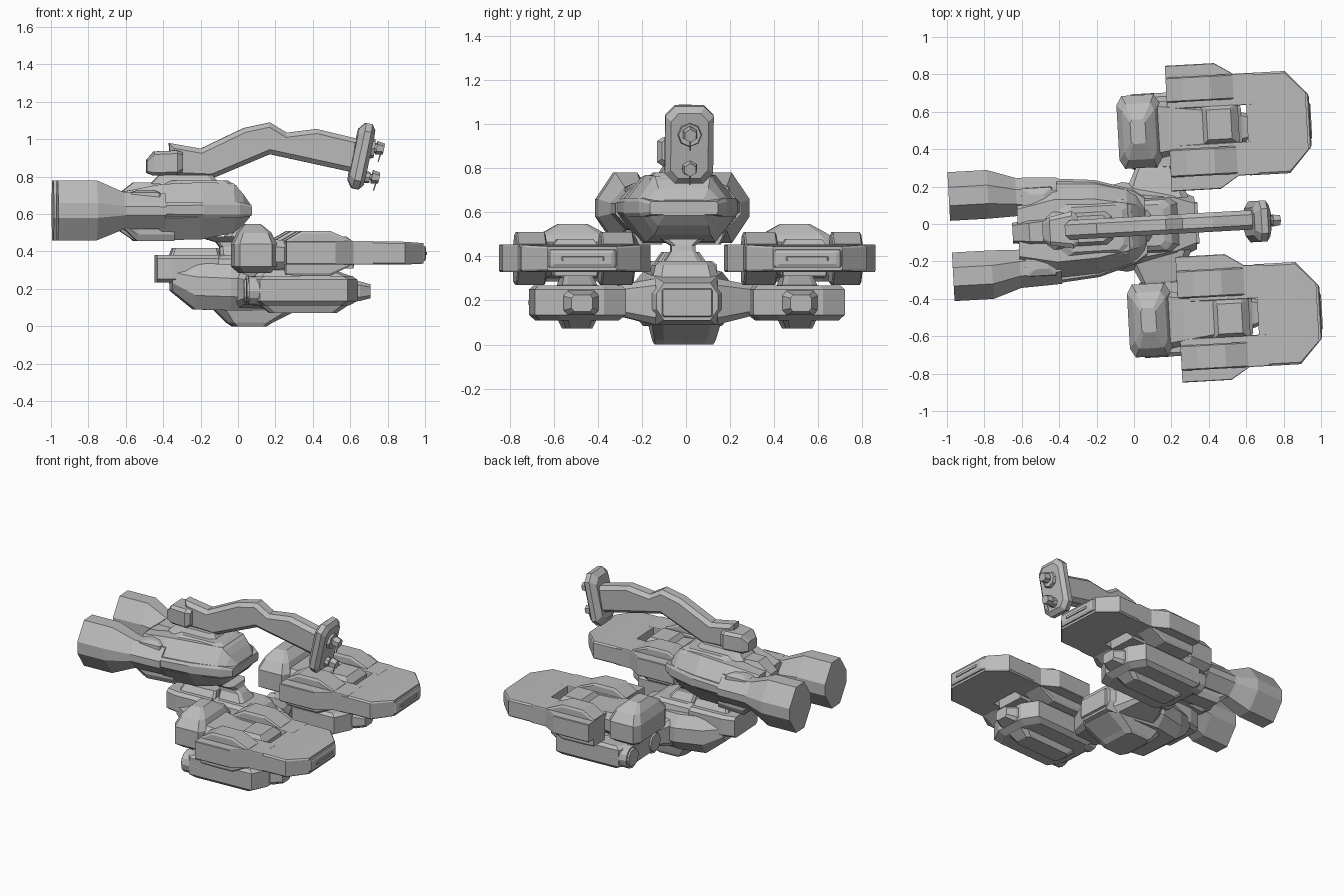
import bpy, bmesh, math
from mathutils import Matrix, Vector

if "Cube" in bpy.data.objects:
    bpy.data.objects.remove(bpy.data.objects["Cube"], do_unlink=True)

grey = bpy.data.materials.new("hull grey")
grey.use_nodes = True
GREY = (0.5, 0.5, 0.5, 1)
grey.diffuse_color = GREY
grey.node_tree.nodes["Principled BSDF"].inputs["Base Color"].default_value = GREY

# The whole craft sits slightly turned about z
TURN = Matrix.Translation((0, -.013, 0)) @ Matrix.Rotation(math.radians(3.2), 4, 'Z')


def finish(name, bm, place=None):
    bmesh.ops.recalc_face_normals(bm, faces=bm.faces)
    bm.transform(TURN @ place if place else TURN)
    mesh = bpy.data.meshes.new(name)
    bm.to_mesh(mesh)
    bm.free()
    mesh.materials.append(grey)
    ob = bpy.data.objects.new(name, mesh)
    bpy.context.collection.objects.link(ob)
    return ob


def loft(name, secs, axis='x', fa=0.7, fb=0.5, side=1, place=None):
    """Skin eight-sided sections (pos, a0, a1, b0, b1); fa, fb = flat share of each side."""
    bm = bmesh.new()
    rings = []
    for p, a0, a1, b0, b1 in secs:
        ca, ha, cb, hb = (a0 + a1) / 2, (a1 - a0) / 2, (b0 + b1) / 2, (b1 - b0) / 2
        ring = []
        for u, v in ((fa, -1), (1, -fb), (1, fb), (fa, 1), (-fa, 1), (-1, fb), (-1, -fb), (-fa, -1)):
            a, b = ca + u * ha, cb + v * hb
            co = {'x': (p, a, b), 'y': (a, p, b), 'z': (a, b, p)}[axis]
            ring.append(bm.verts.new((co[0], co[1] * side, co[2])))
        rings.append(ring)
    for r, q in zip(rings, rings[1:]):
        for i in range(8):
            j = (i + 1) % 8
            bm.faces.new((r[i], r[j], q[j], q[i]))
    bm.faces.new(rings[0])
    bm.faces.new(rings[-1])
    return finish(name, bm, place)


def profile(name, pts, hy, bevel):
    """Side outline in x, z given thickness across y with chamfered edges."""
    bm = bmesh.new()
    f = bm.faces.new([bm.verts.new((x, -hy, z)) for x, z in pts])
    new = bmesh.ops.extrude_face_region(bm, geom=[f])["geom"]
    bmesh.ops.translate(bm, verts=[g for g in new if isinstance(g, bmesh.types.BMVert)],
                        vec=(0, 2 * hy, 0))
    caps = [e for e in bm.edges if abs(e.verts[0].co.y - e.verts[1].co.y) < 1e-4]
    bmesh.ops.bevel(bm, geom=caps, offset=bevel, segments=1, affect='EDGES')
    return finish(name, bm)


def tube(name, start, end, r0, r1, n=8, side=1):
    a, b = Vector(start), Vector(end)
    a.y *= side
    b.y *= side
    bm = bmesh.new()
    bmesh.ops.create_cone(bm, cap_ends=True, segments=n, radius1=r0, radius2=r1, depth=(b - a).length)
    rot = (b - a).to_track_quat('Z', 'Y').to_matrix().to_4x4()
    return finish(name, bm, Matrix.Translation((a + b) / 2) @ rot)


# Lower body
loft("lower_body", [(-.36, -.15, .15, .19, .33), (-.235, -.2, .2, .09, .34), (-.05, -.24, .24, .085, .33),
                    (.22, -.19, .19, .085, .31), (.33, -.14, .14, .11, .28)], fa=.75, fb=.4)
loft("lower_body_nose_plate", [(.31, -.12, .12, .12, .26), (.345, -.11, .11, .13, .25)], fa=.95, fb=.9)
loft("belly", [(0, -.03, .15, -.13, .13), (.02, -.06, .18, -.14, .14), (.09, -.13, .32, -.155, .155)],
     axis='z', fa=.75, fb=.7)
loft("rear_block", [(-.44, -.14, .14, .235, .38), (-.36, -.16, .16, .235, .38), (-.11, -.16, .16, .235, .38)],
     fa=.85, fb=.75)
loft("rear_block_cap", [(.37, -.37, -.1, -.115, .115), (.42, -.35, -.11, -.08, .08)], axis='z', fa=.9, fb=.85)
loft("turret_base", [(.3, -.18, .24, -.15, .15), (.36, -.14, .2, -.135, .135), (.38, -.1, .16, -.11, .11)],
     axis='z', fa=.8, fb=.75)
loft("turret_neck", [(.37, -.1, .1, -.09, .09), (.425, -.1, .06, -.055, .055), (.45, -.12, .03, -.055, .055),
                     (.48, -.22, .02, -.1, .1)], axis='z', fa=.8, fb=.7)

# Upper hull
loft("upper_hull", [(-.62, -.2, .2, .52, .72), (-.42, -.265, .265, .46, .76), (-.2, -.25, .25, .465, .77),
                    (-.03, -.2, .2, .5, .765), (.02, -.18, .18, .54, .71), (.06, -.14, .14, .585, .655)],
     fa=.63, fb=.22)
loft("nose_ridge", [(-.42, -.28, .28, .585, .66), (-.2, -.26, .26, .58, .665),
                    (0, -.2, .2, .58, .665), (.065, -.155, .155, .59, .65)], fa=.95, fb=.6)
loft("hull_top_plate", [(.75, -.42, -.01, -.15, .15), (.78, -.36, -.06, -.12, .12)], axis='z', fa=.8, fb=.75)
loft("hull_tail_block", [(-.65, -.055, .055, .52, .70), (-.56, -.065, .065, .46, .77),
                         (-.4, -.08, .08, .46, .77)], fa=.75, fb=.7)

# Boom with its counterweight and end plate
loft("boom_foot", [(.76, -.47, -.1, -.1, .1), (.81, -.42, -.14, -.07, .07)], axis='z', fa=.8, fb=.7)
profile("boom", [(-.36, .8), (-.14, .79), (.17, .92), (.63, .82), (.65, 1.0), (.42, 1.055), (.26, 1.035),
                 (.17, 1.09), (.03, 1.06), (-.2, .95), (-.37, .98)], .052, .024)
loft("boom_counterweight", [(-.49, -.05, .05, .82, .89), (-.45, -.075, .075, .805, .935),
                            (-.33, -.1, .1, .81, .94), (-.3, -.08, .08, .83, .93)], fa=.75, fb=.75)
tilt = Matrix.Translation((.66, -.01, .91)) @ Matrix.Rotation(math.radians(12), 4, 'Y')
loft("end_plate", [(-.045, -.075, .075, -.14, .14), (-.015, -.11, .11, -.178, .178),
                   (.02, -.11, .11, -.178, .178), (.042, -.085, .085, -.15, .15)],
     fa=.6, fb=.75, place=tilt)
for z, x, r in ((.955, .69, .06), (.80, .665, .035)):
    tube("lamp_base", (x, -.01, z), (x + .04, -.01, z - .005), r, r * .85)
    tube("lamp_stem", (x + .03, -.01, z), (x + .07, -.01, z - .005), r * .45, r * .45)
    tube("lamp_head", (x + .05, -.01, z), (x + .09, -.01, z - .008), .037, .03, 6)
    tube("lamp_pin", (x + .08, -.01, z - .01), (x + .06, -.01, z - .075), .005, .003, 5)

# Mirrored parts
for s, tag in ((1, "back"), (-1, "front")):
    # Engine nacelle
    loft(tag + "_nacelle", [(-.98, .085, .345, .46, .78), (-.77, .085, .345, .46, .78),
                            (-.62, .09, .295, .52, .715), (-.4, .07, .285, .52, .71)], fa=.38, fb=.25, side=s)
    loft(tag + "_nacelle_bump", [(.67, -.6, -.42, .1, .24), (.715, -.59, -.43, .105, .235),
                                 (.73, -.54, -.47, .14, .2)], axis='z', fa=.9, fb=.9, side=s)
    loft(tag + "_nacelle_underside", [(-.62, .1, .24, .52, .6), (-.55, .08, .22, .455, .6),
                                      (-.35, .06, .2, .455, .6)], fa=.75, side=s)
    # Outrigger from body to pod
    loft(tag + "_outrigger", [(.14, -.06, .3, .09, .3), (.3, .02, .23, .13, .27), (.36, .06, .2, .14, .25)],
         axis='y', fa=.8, fb=.7, side=s)
    # Lower pod with two barrels and a nozzle
    loft(tag + "_pod", [(.11, .06, .56, .32, .68), (.135, .02, .605, .29, .705),
                        (.25, .02, .605, .29, .705), (.268, .05, .58, .31, .685)],
         axis='z', fa=.8, fb=.5, side=s)
    loft(tag + "_pod_spine", [(.072, .14, .5, .44, .56), (.12, .08, .57, .42, .58), (.27, .06, .57, .42, .58),
                              (.325, .12, .42, .44, .56)], axis='z', fa=.85, fb=.7, side=s)
    loft(tag + "_pod_nozzle", [(.56, .41, .585, .13, .26), (.62, .42, .575, .135, .24),
                               (.68, .45, .545, .15, .225)], fa=.75, fb=.6, side=s)
    for y in (.365, .63):
        tube(tag + "_barrel", (.02, y, .19), (.16, y, .19), .076, .076, 12, s)
        tube(tag + "_barrel_rim", (.01, y, .19), (.035, y, .19), .06, .07, 12, s)
    # Upper wing: head, two arms, linking block and rear slab
    loft(tag + "_wing_post", [(.29, .1, .4, .44, .56), (.37, .06, .42, .4, .62)], axis='z', side=s)
    loft(tag + "_wing_head", [(.285, -.02, .14, .37, .65), (.32, -.058, .172, .31, .7),
                              (.44, -.058, .172, .31, .7), (.5, -.03, .145, .355, .655),
                              (.548, .01, .09, .44, .57)], axis='z', fa=.75, fb=.75, side=s)
    loft(tag + "_wing_neck", [(.13, .35, .67, .3, .47), (.24, .37, .65, .31, .455), (.42, .4, .62, .32, .45)],
         fa=.8, side=s)
    loft(tag + "_wing_block", [(.31, .39, .585, .42, .62), (.44, .39, .59, .41, .63), (.48, .42, .55, .44, .6)],
         axis='z', fa=.95, fb=.95, side=s)
    for arm, y0, y1, y2, y3, r0, r1 in (("inner", .175, .42, .24, .42, .25, .4),
                                        ("outer", .615, .848, .615, .785, .65, .785)):
        loft(f"{tag}_wing_{arm}_arm", [(.212, y0, y1, .33, .455), (.475, y0, y1, .33, .455),
                                       (.575, y2, y3, .33, .455), (.68, y2, y3, .33, .455)],
             fa=.97, fb=.92, side=s)
        loft(f"{tag}_wing_{arm}_ridge", [(.214, r0, r1, .275, .46), (.3, r0, r1, .27, .51),
                                         (.45, r0, r1, .27, .51), (.57, r0, r1, .33, .457)],
             fa=.9, fb=.88, side=s)
    loft(tag + "_wing_slab", [(.635, .238, .785, .33, .455), (.85, .238, .785, .33, .452),
                              (.955, .355, .67, .335, .445)], fa=.96, fb=.85, side=s)
    loft(tag + "_wing_tip", [(.88, .3, .72, .35, .435), (.965, .365, .66, .35, .43),
                             (.972, .38, .64, .365, .415)], fa=.97, fb=.8, side=s)
    loft(tag + "_wing_tip_strip", [(.96, .4, .62, .38, .4), (.978, .42, .6, .382, .398)],
         fa=.98, fb=.8, side=s)
